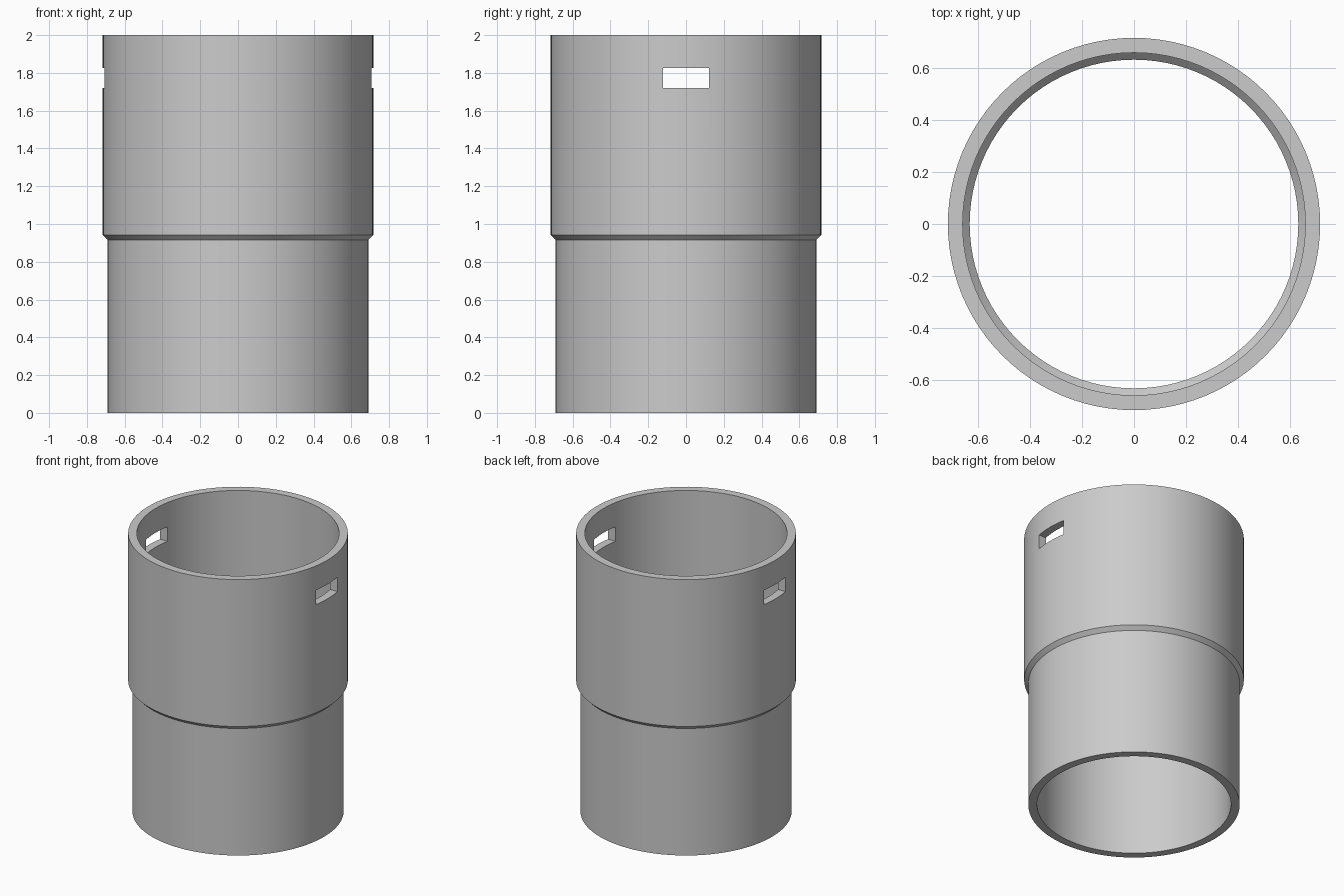
import bpy
import bmesh
from math import cos, sin, pi, radians

cube = bpy.data.objects.get("Cube")
if cube:
    bpy.data.objects.remove(cube, do_unlink=True)

SEGMENTS = 96

grey = bpy.data.materials.new("plain grey")
grey.use_nodes = True
colour = (0.6, 0.6, 0.6, 1)
grey.diffuse_color = colour
grey.node_tree.nodes["Principled BSDF"].inputs["Base Color"].default_value = colour


def lathe(name, profile):
    """Revolve a closed (radius, height) profile about the z axis."""
    bm = bmesh.new()
    rings = []
    for i in range(SEGMENTS):
        a = 2 * pi * i / SEGMENTS
        rings.append([bm.verts.new((r * cos(a), r * sin(a), z)) for r, z in profile])
    n = len(profile)
    for i in range(SEGMENTS):
        here, there = rings[i], rings[(i + 1) % SEGMENTS]
        for j in range(n):
            k = (j + 1) % n
            bm.faces.new((here[j], there[j], there[k], here[k]))
    bmesh.ops.recalc_face_normals(bm, faces=bm.faces)
    mesh = bpy.data.meshes.new(name)
    bm.to_mesh(mesh)
    bm.free()
    obj = bpy.data.objects.new(name, mesh)
    bpy.context.collection.objects.link(obj)
    return obj


# Stepped tube: narrow spigot below, wide socket above, sloped shoulder between
tube = lathe("stepped_tube", [
    (0.69, 0), (0.69, 0.915), (0.717, 0.942), (0.717, 2),
    (0.66, 2), (0.66, 0.942), (0.633, 0.915), (0.633, 0),
])
tube.data.materials.append(grey)

# One long box cuts the matching slots in both side walls
bpy.ops.mesh.primitive_cube_add(size=1, location=(0, 0, 1.773))
cutter = bpy.context.object
cutter.name = "slot_cutter"
cutter.scale = (2, 0.246, 0.104)
cutter.data.materials.append(grey)

bpy.ops.object.select_all(action="DESELECT")
tube.select_set(True)
bpy.context.view_layer.objects.active = tube
cut = tube.modifiers.new("slots", "BOOLEAN")
cut.operation = "DIFFERENCE"
cut.solver = "EXACT"
cut.object = cutter
bpy.ops.object.modifier_apply(modifier=cut.name)
bpy.data.objects.remove(cutter, do_unlink=True)

bpy.ops.object.shade_smooth_by_angle(angle=radians(30))
